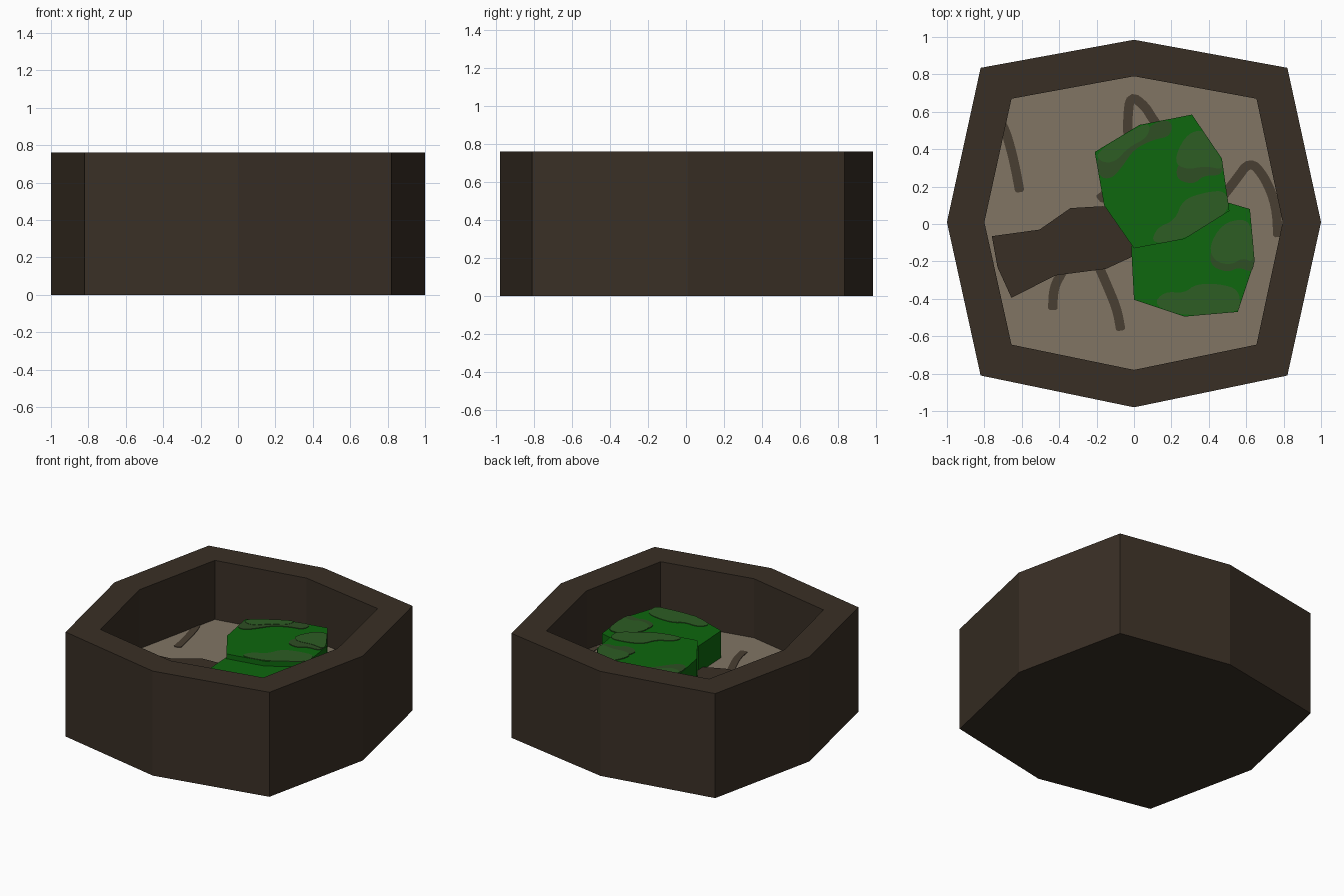
import bpy, bmesh
from mathutils import Vector

if "Cube" in bpy.data.objects:
    bpy.data.objects.remove(bpy.data.objects["Cube"])


def material(name, r, g, b):
    m = bpy.data.materials.new(name)
    lin = [((c / 255 + 0.055) / 1.055) ** 2.4 for c in (r, g, b)]
    m.diffuse_color = (*lin, 1)
    m.use_nodes = True
    m.node_tree.nodes["Principled BSDF"].inputs["Base Color"].default_value = m.diffuse_color
    return m


BARK = material("dark bark brown", 57, 47, 37)
SAND = material("pale sand", 129, 117, 100)
ROOT = material("root brown", 73, 62, 50)
GREEN = material("leaf green", 14, 103, 14)
LIGHT = material("moss light", 45, 93, 36)
DARK = material("moss dark", 46, 78, 36)

FLOOR, RIM = 0.33, 0.76
UPPER, LOWER = 0.56, 0.525


def finish(name, bm, *mats):
    bmesh.ops.recalc_face_normals(bm, faces=bm.faces)
    me = bpy.data.meshes.new(name)
    bm.to_mesh(me)
    bm.free()
    for m in mats:
        me.materials.append(m)
    ob = bpy.data.objects.new(name, me)
    bpy.context.collection.objects.link(ob)
    return ob


def prism(name, pts, z0, z1, mat):
    """Extrude a flat outline from z0 to z1."""
    bm = bmesh.new()
    f = bm.faces.new([bm.verts.new((x, y, z0)) for x, y in pts])
    ext = bmesh.ops.extrude_face_region(bm, geom=[f])
    top = [v for v in ext["geom"] if isinstance(v, bmesh.types.BMVert)]
    bmesh.ops.translate(bm, verts=top, vec=(0, 0, z1 - z0))
    return finish(name, bm, mat)


def smooth(pts, closed, rounds=2):
    """Corner-cutting smoothing of a 2D outline or path."""
    pts = [Vector(p) for p in pts]
    for _ in range(rounds):
        pairs = list(zip(pts, pts[1:] + pts[:1] if closed else pts[1:]))
        new = []
        for a, b in pairs:
            new += [a.lerp(b, 0.25), a.lerp(b, 0.75)]
        pts = new if closed else [pts[0]] + new + [pts[-1]]
    return pts


def patch(name, pts, z, mat):
    prism(name, smooth(pts, True), z - 0.002, z + 0.004, mat)


def stroke(name, pts, width=0.05):
    """Thin ribbon lying on the floor, with blunt tapered ends."""
    p = smooth(pts, False)
    left, right = [], []
    for i, c in enumerate(p):
        t = (p[min(i + 1, len(p) - 1)] - p[max(i - 1, 0)]).normalized()
        w = width / 2 * (0.6 if i in (0, len(p) - 1) else 1)
        n = Vector((-t.y, t.x)) * w
        left.append(c + n)
        right.append(c - n)
    prism(name, left + right[::-1], FLOOR - 0.002, FLOOR + 0.004, ROOT)


# Eight-sided planter with a recessed sandy floor
outer = [(-1, .01), (-.82, .835), (0, .985), (.82, .835),
         (1, .01), (.82, -.81), (0, -.98), (-.82, -.81)]
inner = [(-.8, .01), (-.655, .67), (0, .79), (.655, .67),
         (.795, .01), (.655, -.645), (0, -.78), (-.655, -.645)]
bm = bmesh.new()
rings = [[bm.verts.new((x, y, z)) for x, y in pts] for pts, z in
         ((outer, 0), (outer, RIM), (inner, RIM), (inner, FLOOR))]
for a, b in zip(rings, rings[1:]):
    for i in range(8):
        j = (i + 1) % 8
        bm.faces.new((a[i], a[j], b[j], b[i]))
bm.faces.new(rings[0])
bm.faces.new(rings[3]).material_index = 1
finish("planter", bm, BARK, SAND)

# Flat trunk lying on the floor
prism("trunk", [(-.76, -.065), (-.505, -.03), (-.34, .085), (-.17, .095), (.1, .08),
                (.1, -.12), (-.02, -.18), (-.15, -.24), (-.42, -.275),
                (-.655, -.395), (-.73, -.23)], FLOOR - .005, 0.352, BARK)

# Two overlapping leaf crowns
prism("upper_leaves", [(-.21, .385), (.03, .53), (.31, .585), (.47, .35),
                       (.51, .07), (.27, -.08), (0, -.13), (-.16, .1)],
      FLOOR - .005, UPPER, GREEN)
prism("lower_leaves", [(-.015, -.12), (0, -.405), (.27, -.495), (.555, -.47),
                       (.645, -.2), (.62, .08), (.45, .13), (.2, .05)],
      FLOOR - .004, LOWER, GREEN)

# Root marks painted on the floor
stroke("root_left", [(-.71, .54), (-.68, .48), (-.64, .33), (-.61, .17)])
stroke("root_top", [(-.03, .42), (-.035, .56), (-.02, .69), (.06, .63), (.1, .56), (.18, .46)])
stroke("root_right", [(.46, .13), (.54, .23), (.62, .34), (.7, .25), (.76, .1), (.77, -.07)])
stroke("root_lower_left", [(-.38, -.25), (-.43, -.34), (-.435, -.46)])
stroke("root_lower_mid", [(-.2, -.2), (-.13, -.36), (-.09, -.46), (-.07, -.57)])
stroke("root_small", [(-.1, .2), (-.19, .13)])

# Moss patches: dark shadow patch first, lighter patch slightly above it
patch("moss_dark_left", [(-.2, .39), (-.19, .25), (-.12, .24), (-.06, .31),
                         (0, .4), (.1, .45), (.2, .47), (.2, .56), (.1, .54), (.03, .46)], UPPER, DARK)
patch("moss_light_left", [(-.205, .385), (-.18, .33), (-.1, .33), (-.03, .41),
                          (.07, .46), (.09, .535), (.03, .525)], UPPER + .002, LIGHT)
patch("moss_dark_right", [(.24, .34), (.22, .24), (.32, .21), (.37, .26),
                          (.475, .26), (.47, .34), (.35, .36)], UPPER, DARK)
patch("moss_light_right", [(.4, .45), (.36, .51), (.27, .47), (.21, .33), (.28, .29),
                           (.38, .31), (.48, .29), (.465, .35)], UPPER + .002, LIGHT)
patch("moss_light_bottom", [(.09, -.11), (.12, -.02), (.22, .02), (.26, .13), (.38, .17),
                            (.495, .18), (.51, .07), (.39, -.005), (.27, -.08)], UPPER, LIGHT)
patch("moss_dark_lower", [(.42, -.1), (.4, -.22), (.5, -.26), (.56, -.23),
                          (.63, -.26), (.645, -.2), (.635, -.14)], LOWER, DARK)
patch("moss_light_lower", [(.63, -.01), (.58, .03), (.47, 0), (.4, -.12), (.43, -.2),
                           (.52, -.22), (.58, -.18), (.645, -.21)], LOWER + .002, LIGHT)
patch("moss_light_base", [(.1, -.435), (.16, -.36), (.27, -.37), (.33, -.32), (.46, -.32),
                          (.56, -.35), (.57, -.45), (.54, -.47), (.27, -.495)], LOWER, LIGHT)
